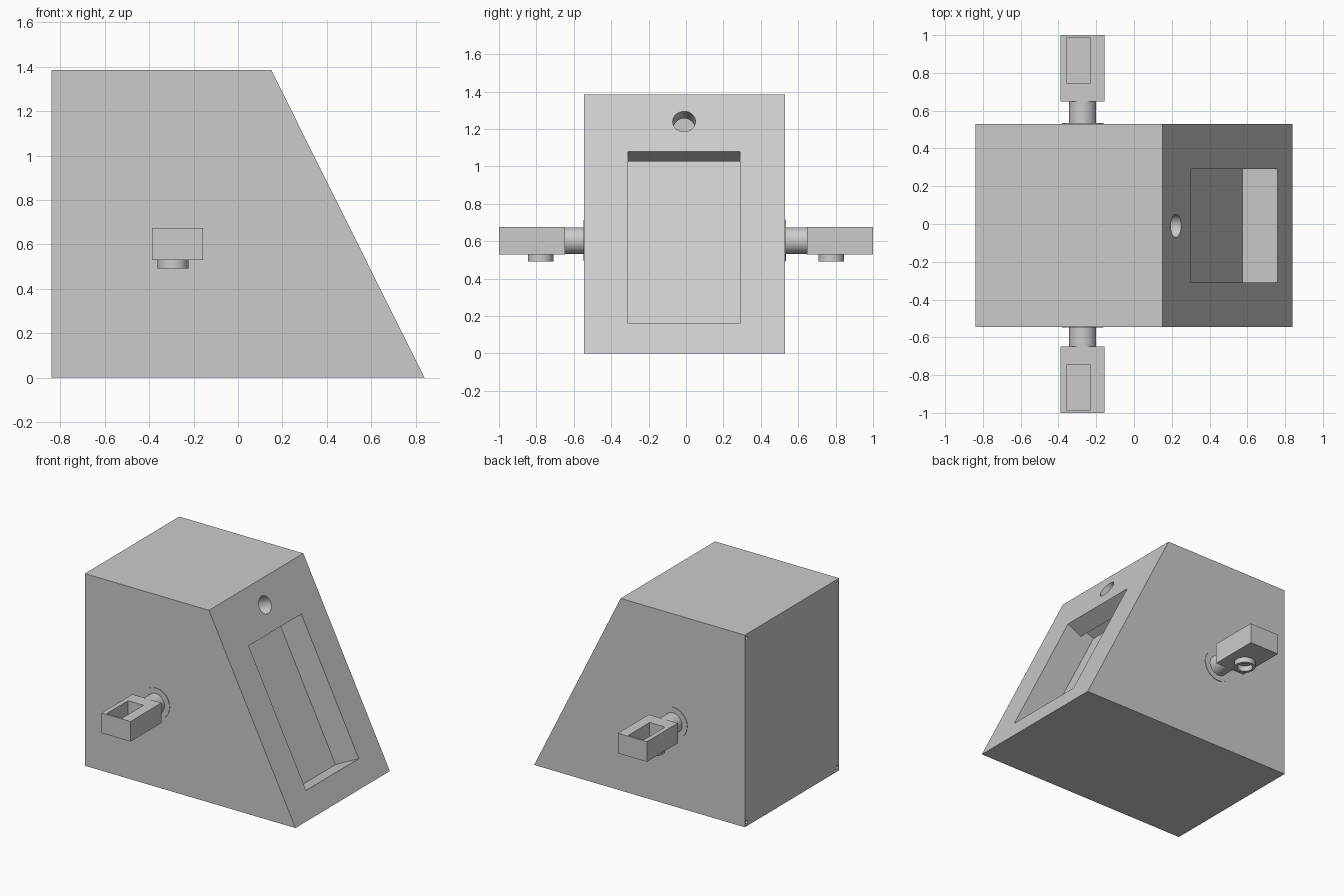
import bpy, bmesh, math
from mathutils import Vector

old = bpy.data.objects.get("Cube")
if old:
    bpy.data.objects.remove(old, do_unlink=True)

grey = bpy.data.materials.new("plain grey")
grey.use_nodes = True
colour = (0.6, 0.6, 0.6, 1)
grey.diffuse_color = colour
grey.node_tree.nodes["Principled BSDF"].inputs["Base Color"].default_value = colour


def finish(name, bm):
    bmesh.ops.recalc_face_normals(bm, faces=bm.faces)
    mesh = bpy.data.meshes.new(name)
    bm.to_mesh(mesh)
    bm.free()
    mesh.materials.append(grey)
    obj = bpy.data.objects.new(name, mesh)
    bpy.context.collection.objects.link(obj)
    return obj


def prism(name, profile, y0, y1):
    """Extrude an xz profile along y."""
    bm = bmesh.new()
    face = bm.faces.new([bm.verts.new((x, y0, z)) for x, z in profile])
    new = bmesh.ops.extrude_face_region(bm, geom=[face])["geom"]
    verts = [v for v in new if isinstance(v, bmesh.types.BMVert)]
    bmesh.ops.translate(bm, verts=verts, vec=(0, y1 - y0, 0))
    return finish(name, bm)


def box(name, x0, x1, y0, y1, z0, z1):
    return prism(name, [(x0, z0), (x1, z0), (x1, z1), (x0, z1)], y0, y1)


def rod(name, start, end, radius, sides=40):
    """Cylinder between two points."""
    a, b = Vector(start), Vector(end)
    bm = bmesh.new()
    bmesh.ops.create_cone(bm, cap_ends=True, segments=sides, radius1=radius,
                          radius2=radius, depth=(b - a).length)
    turn = (b - a).to_track_quat("Z", "Y").to_matrix()
    bmesh.ops.rotate(bm, verts=bm.verts, matrix=turn)
    bmesh.ops.translate(bm, verts=bm.verts, vec=(a + b) / 2)
    return finish(name, bm)


def activate(obj):
    bpy.ops.object.select_all(action="DESELECT")
    obj.select_set(True)
    bpy.context.view_layer.objects.active = obj


def cut(obj, cutter):
    activate(obj)
    mod = obj.modifiers.new("cut", "BOOLEAN")
    mod.operation = "DIFFERENCE"
    mod.solver = "EXACT"
    mod.object = cutter
    bpy.ops.object.modifier_apply(modifier=mod.name)
    bpy.data.objects.remove(cutter, do_unlink=True)


def smooth(obj):
    activate(obj)
    bpy.ops.object.shade_smooth_by_angle(angle=math.radians(30))


# Wedge-shaped cabinet
HEIGHT, BACK, FRONT, TOP = 1.385, -0.84, 0.84, 0.15
Y0, Y1 = -0.545, 0.53
WALL, FLOOR = 0.123, 0.207
run = FRONT - TOP
length = math.hypot(run, HEIGHT)


def slope(z, depth):
    """Point on the sloped face at height z, pushed inward by depth."""
    x = TOP + run * (1 - z / HEIGHT)
    return x - depth * HEIGHT / length, z - depth * run / length


cabinet = prism("cabinet", [(BACK, 0), (FRONT, 0), (TOP, HEIGHT), (BACK, HEIGHT)], Y0, Y1)

# Screen recess, taller behind the front wall
recess = [slope(1.08, -0.05), slope(1.08, WALL), slope(1.14, WALL),
          slope(1.14, FLOOR), slope(0.16, FLOOR), slope(0.16, -0.05)]
cut(cabinet, prism("recess_cutter", recess, -0.31, 0.29))

# Round peep hole opening into a chamber
cut(cabinet, box("chamber_cutter", -0.7, 0.12, -0.3, 0.28, 1.12, 1.27))
(xa, za), (xb, zb) = slope(1.24, -0.05), slope(1.24, 0.15)
cut(cabinet, rod("hole_cutter", (xa, -0.01, za), (xb, -0.01, zb), 0.061))

# Screw holes in the corners of the back
for y in (Y0 + 0.022, Y1 - 0.022):
    for z in (0.03, HEIGHT - 0.03):
        cut(cabinet, rod("screw_cutter", (BACK - 0.05, y, z), (BACK + 0.06, y, z), 0.012, 16))
smooth(cabinet)

# Side arms with trays and nozzles
AXIS_X, AXIS_Z = -0.272, 0.603
for side, s, wall in (("right", -1, Y0), ("left", 1, Y1)):
    flange = rod(side + "_flange", (AXIS_X, wall - s * 0.01, AXIS_Z),
                 (AXIS_X, wall + s * 0.004, AXIS_Z), 0.11)
    shaft = rod(side + "_shaft", (AXIS_X, wall - s * 0.02, AXIS_Z),
                (AXIS_X, s * 0.66, AXIS_Z), 0.071)
    tray = box(side + "_tray", -0.388, -0.157, s * 0.648, s, 0.53, 0.675)
    cut(tray, box("slot_cutter", -0.355, -0.232, s * 0.745, s * 0.987, 0.56, 0.8))
    nozzle = rod(side + "_nozzle", (-0.293, s * 0.777, 0.535), (-0.293, s * 0.777, 0.492), 0.069)
    cut(nozzle, rod("nozzle_cutter", (-0.293, s * 0.777, 0.6), (-0.293, s * 0.777, 0.4), 0.05))
    for part in (flange, shaft, nozzle):
        smooth(part)
